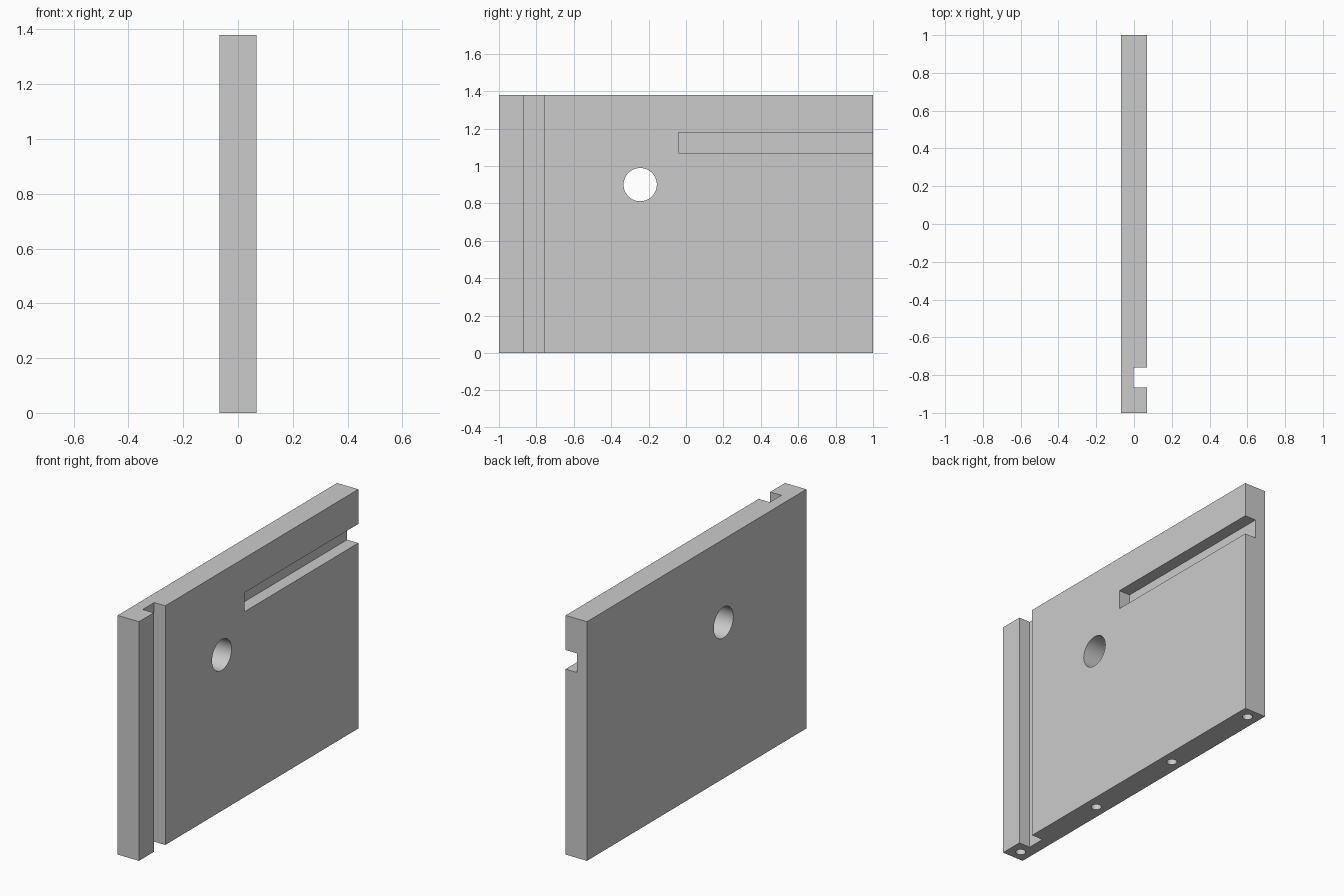
import bpy
import math

if "Cube" in bpy.data.objects:
    bpy.data.objects.remove(bpy.data.objects["Cube"])

T, H = 0.136, 1.38          # panel thickness and height
FLOOR = -0.003              # x position of the groove floors


def box(name, lo, hi):
    bpy.ops.mesh.primitive_cube_add(size=1, location=[(a + b) / 2 for a, b in zip(lo, hi)])
    ob = bpy.context.object
    ob.name = name
    ob.scale = [b - a for a, b in zip(lo, hi)]
    bpy.ops.object.transform_apply(location=True, rotation=False, scale=True)
    return ob


def cylinder(name, loc, radius, depth, rot=(0, 0, 0)):
    bpy.ops.mesh.primitive_cylinder_add(vertices=64, radius=radius, depth=depth,
                                        location=loc, rotation=rot)
    bpy.context.object.name = name
    return bpy.context.object


# Main side panel
panel = box("side_panel", (-T / 2, -1, 0), (T / 2, 1, H))

# Full-height groove and stopped shelf groove in the +x face
cutters = [
    box("vertical_groove_cutter", (FLOOR, -0.865, -0.1), (0.2, -0.76, H + 0.1)),
    box("shelf_groove_cutter", (FLOOR, -0.04, 1.07), (0.2, 1.1, 1.18)),
]

# Round through hole
cutters.append(cylinder("through_hole_cutter", (0, -0.245, 0.9), 0.089, 0.5,
                        (0, math.pi / 2, 0)))

# Four blind dowel holes in the bottom edge
DOWEL_DEPTH = 0.2
for i in range(4):
    cutters.append(cylinder("dowel_hole_cutter", (0, -0.936 + i * 0.624, 0),
                            0.027, 2 * DOWEL_DEPTH))

# Cut everything, then remove the cutters
bpy.context.view_layer.objects.active = panel
for c in cutters:
    c.hide_render = True
    mod = panel.modifiers.new("cut", 'BOOLEAN')
    mod.operation = 'DIFFERENCE'
    mod.solver = 'EXACT'
    mod.object = c
    bpy.ops.object.modifier_apply(modifier=mod.name)
    bpy.data.objects.remove(c)

# Smooth the bores, keep the edges sharp
bpy.ops.object.select_all(action='DESELECT')
panel.select_set(True)
bpy.context.view_layer.objects.active = panel
bpy.ops.object.shade_smooth_by_angle(angle=math.radians(30))
